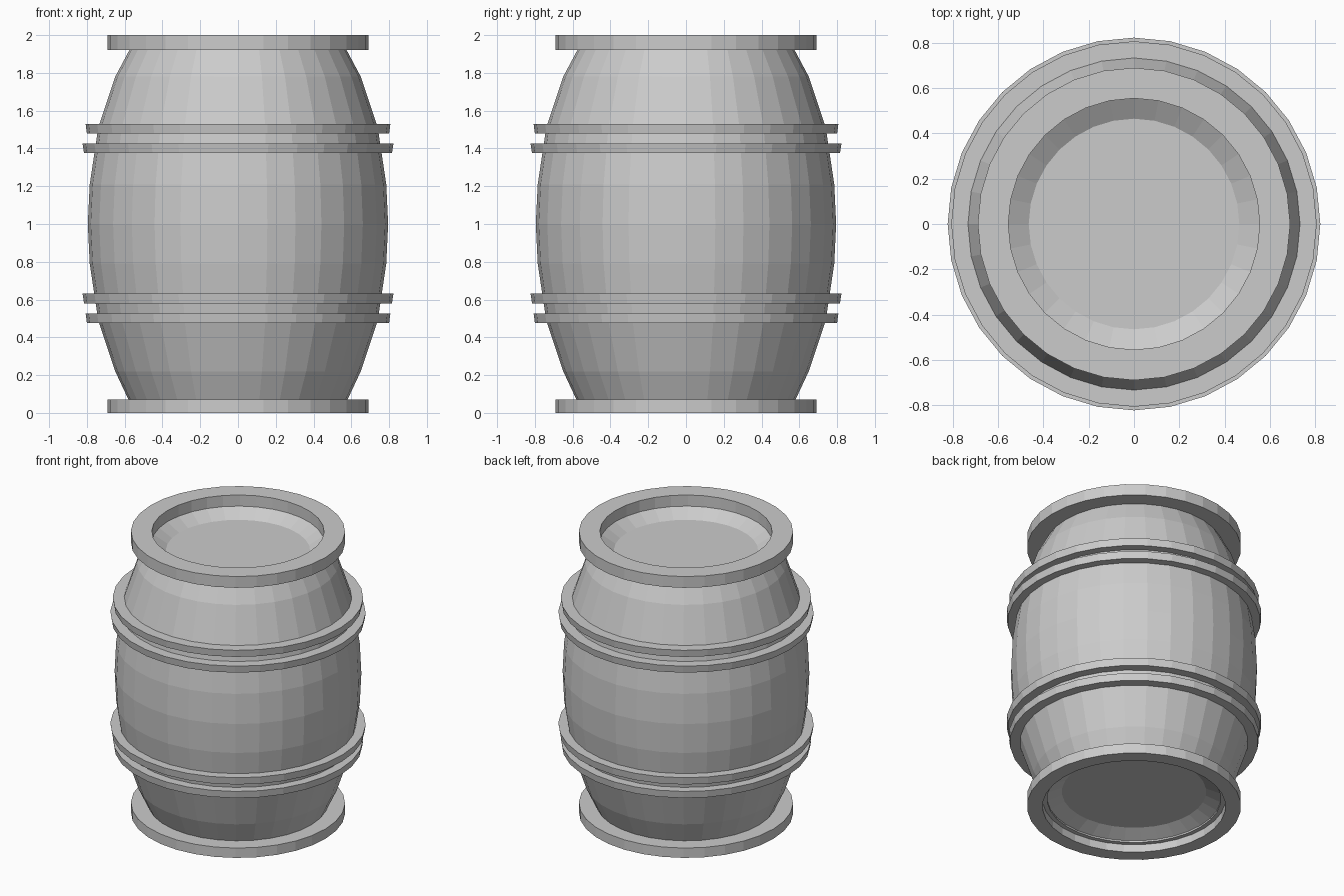
import bpy, bmesh
from math import cos, sin, tau

if "Cube" in bpy.data.objects:
    bpy.data.objects.remove(bpy.data.objects["Cube"])

SIDES = 32


def lathe(name, profile, closed=False):
    """Revolve a list of (radius, z) points around z; open profiles get end caps."""
    bm = bmesh.new()
    rings = [[bm.verts.new((r * cos(tau * i / SIDES), r * sin(tau * i / SIDES), z))
              for i in range(SIDES)] for r, z in profile]
    pairs = list(zip(rings, rings[1:]))
    if closed:
        pairs.append((rings[-1], rings[0]))
    else:
        bm.faces.new(rings[0])
        bm.faces.new(rings[-1])
    for a, b in pairs:
        for i in range(SIDES):
            j = (i + 1) % SIDES
            bm.faces.new((a[i], a[j], b[j], b[i]))
    bmesh.ops.recalc_face_normals(bm, faces=bm.faces)
    mesh = bpy.data.meshes.new(name)
    bm.to_mesh(mesh)
    bm.free()
    obj = bpy.data.objects.new(name, mesh)
    bpy.context.collection.objects.link(obj)
    return obj


def ring(name, inner, z0, z1, r0, r1):
    return lathe(name, [(inner, z0), (r0, z0), (r1, z1), (inner, z1)], closed=True)


# Bulging body with a sunken lid at each end
lathe("barrel_body", [
    (0.465, 0.11), (0.575, 0.06), (0.65, 0.22), (0.74, 0.49), (0.785, 0.79),
    (0.795, 1.0),
    (0.785, 1.21), (0.74, 1.51), (0.65, 1.78), (0.57, 1.93), (0.465, 1.865)])

# Flat end rims
ring("bottom_rim", 0.59, 0.0, 0.07, 0.69, 0.69)
ring("bottom_rim_seat", 0.56, 0.055, 0.07, 0.62, 0.62)
ring("top_rim", 0.555, 1.92, 2.0, 0.69, 0.69)

# Paired hoops above and below the belly
ring("upper_outer_hoop", 0.70, 1.48, 1.53, 0.80, 0.807)
ring("upper_inner_hoop", 0.72, 1.375, 1.425, 0.815, 0.823)
ring("lower_inner_hoop", 0.72, 0.58, 0.632, 0.815, 0.823)
ring("lower_outer_hoop", 0.70, 0.477, 0.527, 0.80, 0.807)
